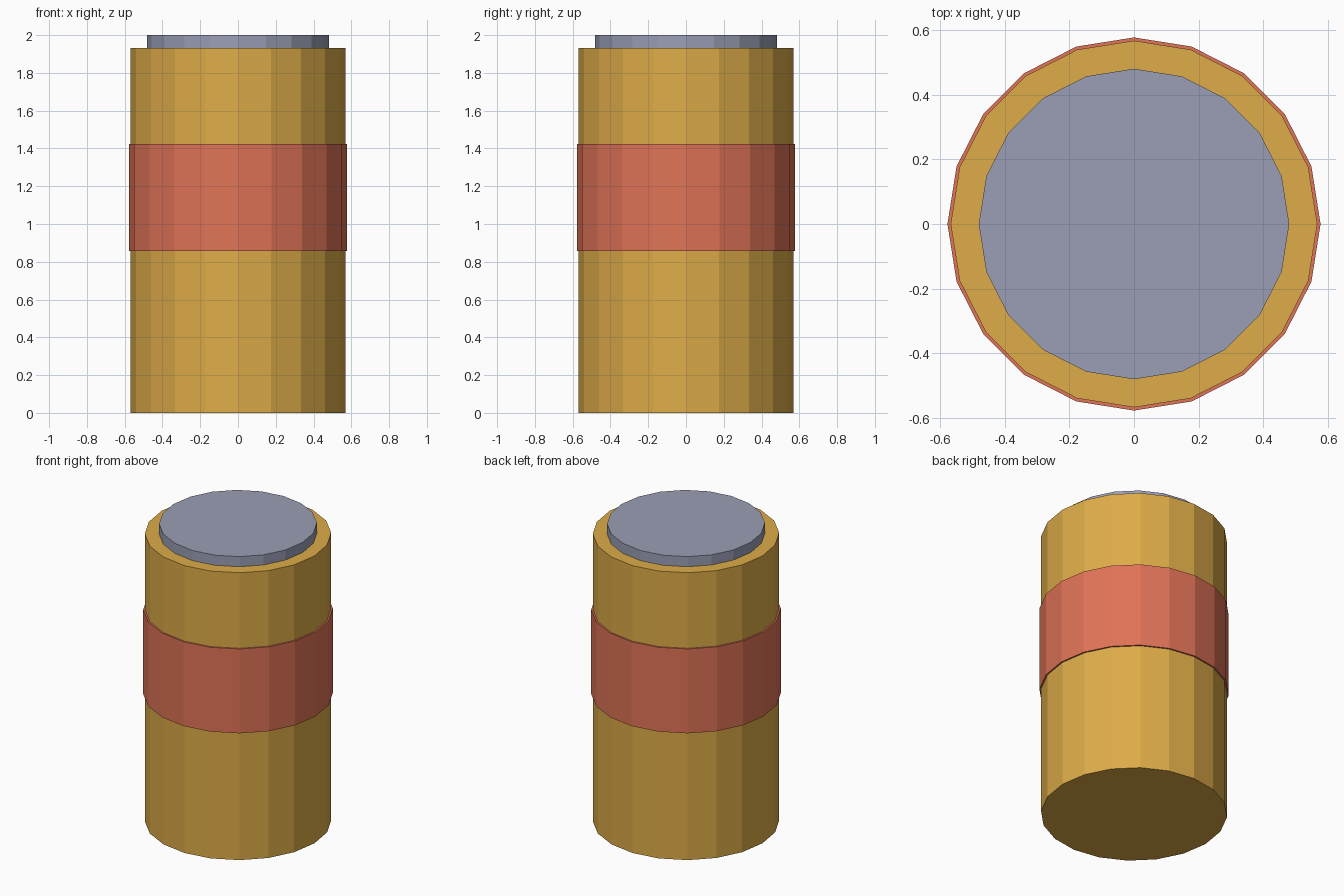
import bpy

cube = bpy.data.objects.get("Cube")
if cube:
    bpy.data.objects.remove(cube, do_unlink=True)


def linear(c):
    c /= 255
    return c / 12.92 if c <= 0.04045 else ((c + 0.055) / 1.055) ** 2.4


def material(name, rgb):
    mat = bpy.data.materials.new(name)
    mat.use_nodes = True
    colour = (*map(linear, rgb), 1)
    mat.diffuse_color = colour
    mat.node_tree.nodes["Principled BSDF"].inputs["Base Color"].default_value = colour
    return mat


def drum(name, radius, bottom, top, mat):
    """Flat-sided closed cylinder between two heights."""
    bpy.ops.mesh.primitive_cylinder_add(
        vertices=20, radius=radius, depth=top - bottom,
        location=(0, 0, (bottom + top) / 2))
    obj = bpy.context.object
    obj.name = name
    obj.data.materials.append(mat)
    return obj


gold = material("golden yellow", (222, 172, 72))
red = material("brick red", (224, 115, 87))
grey = material("blue grey", (154, 159, 181))

# Main can, wrapped band and raised lid
drum("body", 0.568, 0, 1.932, gold)
drum("band", 0.578, 0.857, 1.424, red)
drum("lid", 0.481, 1.932, 2, grey)
